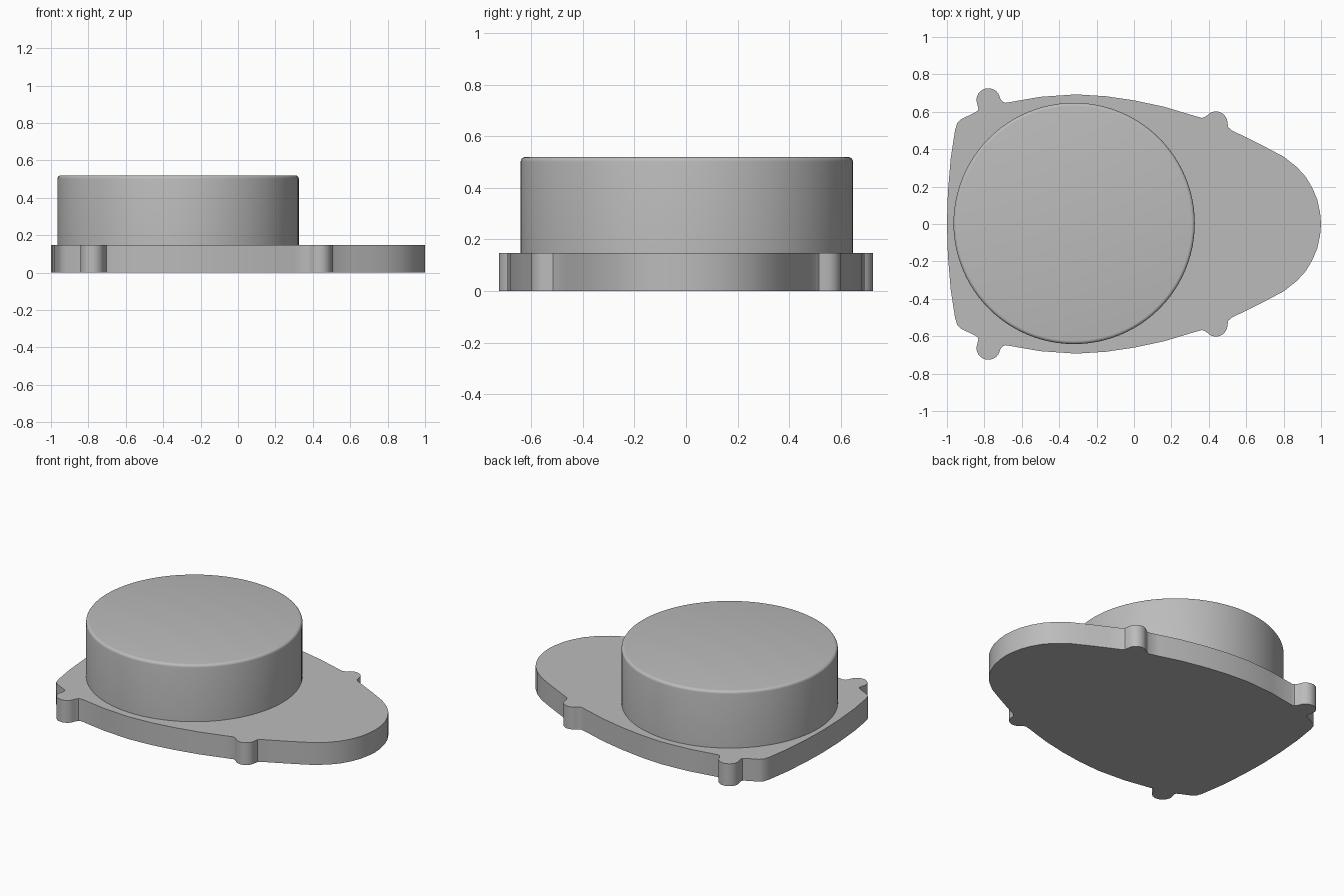
import bpy, bmesh, math
from mathutils import Vector

if "Cube" in bpy.data.objects:
    bpy.data.objects.remove(bpy.data.objects["Cube"], do_unlink=True)

COLOUR = (0.5, 0.5, 0.5, 1)
grey = bpy.data.materials.new("plain_grey")
grey.use_nodes = True
grey.diffuse_color = COLOUR
grey.node_tree.nodes["Principled BSDF"].inputs["Base Color"].default_value = COLOUR


def arc(cx, cy, r, start, end, steps=10):
    """Points on a circular arc, angles in degrees."""
    angles = [math.radians(start + (end - start) * i / steps) for i in range(steps + 1)]
    return [(cx + r * math.cos(a), cy + r * math.sin(a)) for a in angles]


def finish(bm, name, angle):
    bmesh.ops.recalc_face_normals(bm, faces=bm.faces)
    mesh = bpy.data.meshes.new(name)
    bm.to_mesh(mesh)
    bm.free()
    mesh.materials.append(grey)
    obj = bpy.data.objects.new(name, mesh)
    bpy.context.collection.objects.link(obj)
    bpy.ops.object.select_all(action="DESELECT")
    obj.select_set(True)
    bpy.context.view_layer.objects.active = obj
    bpy.ops.object.shade_smooth_by_angle(angle=math.radians(angle))
    return obj


# Base plate: half outline from nose to rear, with two rounded lugs, then mirrored
nose = [(1, 0), (0.995, 0.06), (0.98, 0.13), (0.955, 0.19), (0.92, 0.25), (0.87, 0.305),
        (0.8, 0.36), (0.7, 0.413), (0.6, 0.463), (0.52, 0.502), (0.504, 0.517)]
front_lug = arc(0.438, 0.54, 0.062, 0, 140)
side = [(0.378, 0.572), (0.363, 0.567), (0.3, 0.585), (0.16, 0.627), (0, 0.661),
        (-0.15, 0.683), (-0.31, 0.693), (-0.5, 0.68), (-0.685, 0.648), (-0.702, 0.653)]
rear_lug = arc(-0.779, 0.662, 0.064, 10, 180)
rear = [(-0.832, 0.618), (-0.836, 0.605), (-0.85, 0.596), (-0.925, 0.56), (-0.945, 0.54),
        (-0.957, 0.5), (-0.98, 0.35), (-0.995, 0.17), (-1, 0)]
half = nose + front_lug + side + rear_lug + rear
outline = half + [(x, -y) for x, y in reversed(half[1:-1])]

bm = bmesh.new()
base = bm.faces.new([bm.verts.new((x, y, 0)) for x, y in outline])
top = bmesh.ops.extrude_face_region(bm, geom=[base])
bmesh.ops.translate(bm, vec=Vector((0, 0, 0.147)),
                    verts=[v for v in top["geom"] if isinstance(v, bmesh.types.BMVert)])
finish(bm, "base_plate", 35)

# Round housing with a softened top rim
bm = bmesh.new()
bmesh.ops.create_cone(bm, cap_ends=True, segments=96, radius1=0.645, radius2=0.645, depth=0.4)
bmesh.ops.translate(bm, vec=Vector((-0.32, 0.003, 0.32)), verts=bm.verts)
rim = [e for e in bm.edges if all(v.co.z > 0.5 for v in e.verts)]
bmesh.ops.bevel(bm, geom=rim, offset=0.018, segments=4, profile=0.5, affect="EDGES")
finish(bm, "round_housing", 35)
